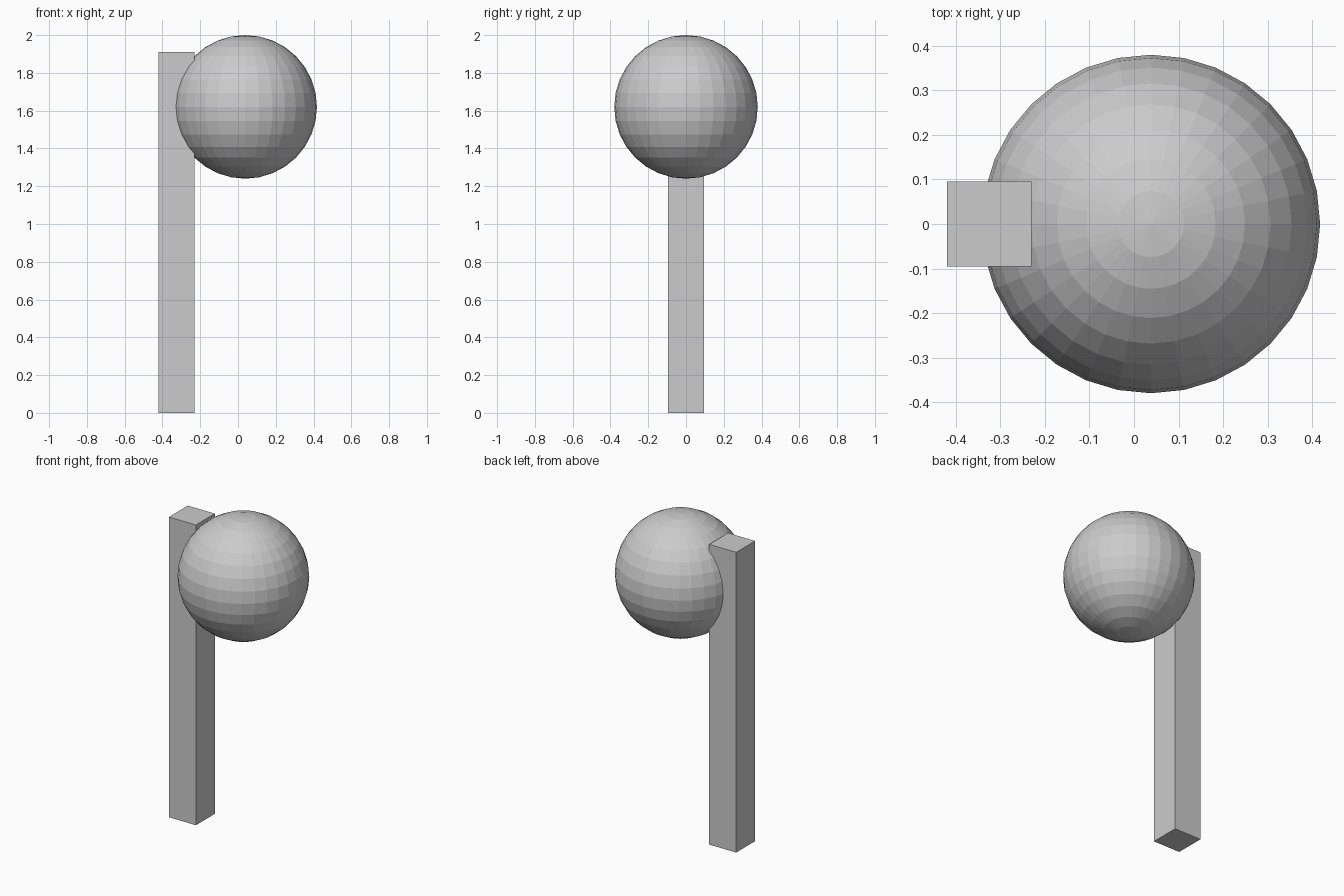
import bpy

if "Cube" in bpy.data.objects:
    bpy.data.objects.remove(bpy.data.objects["Cube"])

# Square upright post
bpy.ops.mesh.primitive_cube_add(size=1, location=(-0.325, 0, 0.955))
post = bpy.context.object
post.name = "post"
post.scale = (0.19, 0.19, 1.91)
bpy.ops.object.transform_apply(location=False, rotation=False, scale=True)

# Faceted ball set into the side of the post
bpy.ops.mesh.primitive_uv_sphere_add(segments=32, ring_count=16, radius=0.38,
                                     location=(0.038, 0, 1.62))
ball = bpy.context.object
ball.name = "ball"
bpy.ops.object.shade_flat()
